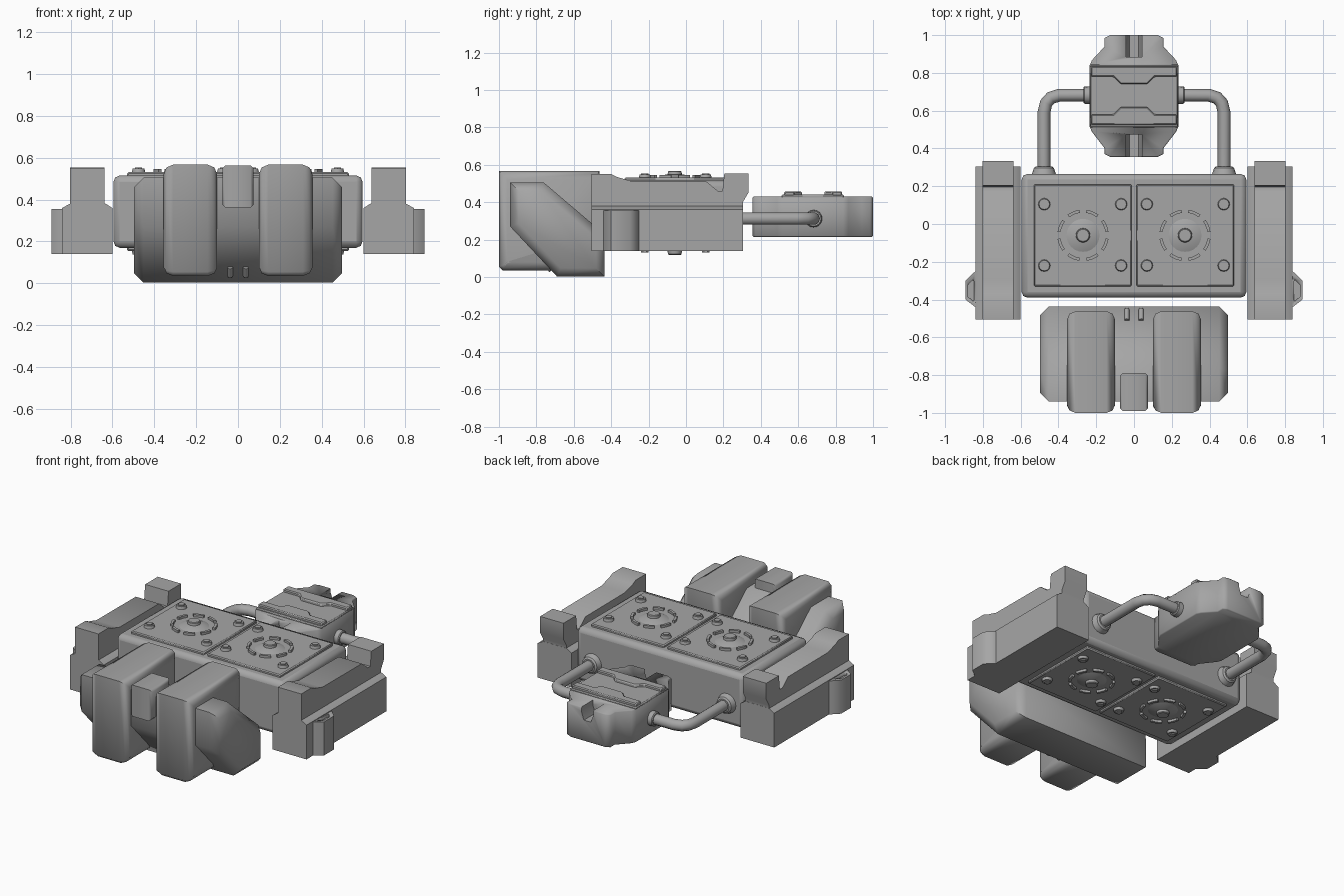
import bpy, bmesh, math
from mathutils import Vector

if "Cube" in bpy.data.objects:
    bpy.data.objects.remove(bpy.data.objects["Cube"])

grey = bpy.data.materials.new("mid_grey")
grey.diffuse_color = (.38, .38, .38, 1)
grey.use_nodes = True
grey.node_tree.nodes["Principled BSDF"].inputs["Base Color"].default_value = grey.diffuse_color


def finish(bm, name, bevel=0, seg=1):
    bmesh.ops.recalc_face_normals(bm, faces=bm.faces)
    me = bpy.data.meshes.new(name)
    bm.to_mesh(me)
    bm.free()
    me.materials.append(grey)
    ob = bpy.data.objects.new(name, me)
    bpy.context.collection.objects.link(ob)
    if bevel:
        m = ob.modifiers.new("bevel", 'BEVEL')
        m.width, m.segments, m.limit_method = bevel, seg, 'ANGLE'
    bpy.ops.object.select_all(action='DESELECT')
    ob.select_set(True)
    bpy.context.view_layer.objects.active = ob
    bpy.ops.object.shade_smooth_by_angle(angle=math.radians(32 if bevel else 50))
    return ob


def prism(name, pts, axis, a, b, bevel=0, seg=1, rim=0):
    """Extrude a 2D profile along an axis from a to b; rim chamfers only the two end outlines."""
    place = {'x': lambda p, t: (t, p[0], p[1]),
             'y': lambda p, t: (p[0], t, p[1]),
             'z': lambda p, t: (p[0], p[1], t)}[axis]
    bm = bmesh.new()
    lo = [bm.verts.new(place(p, a)) for p in pts]
    hi = [bm.verts.new(place(p, b)) for p in pts]
    caps = [bm.faces.new(lo), bm.faces.new(hi)]
    n = len(pts)
    for i in range(n):
        bm.faces.new((lo[i], lo[(i + 1) % n], hi[(i + 1) % n], hi[i]))
    if rim:
        bmesh.ops.recalc_face_normals(bm, faces=bm.faces)
        edges = [e for f in caps for e in f.edges]
        bmesh.ops.bevel(bm, geom=edges, offset=rim, segments=seg, profile=.5, affect='EDGES')
    return finish(bm, name, bevel, seg)


def box(name, x0, x1, y0, y1, z0, z1, bevel=0, seg=1):
    return prism(name, [(x0, y0), (x1, y0), (x1, y1), (x0, y1)], 'z', z0, z1, bevel, seg)


def cone(name, p0, p1, r0, r1, n=16, bevel=0):
    """Round part from point p0 to point p1."""
    p0, p1 = Vector(p0), Vector(p1)
    bm = bmesh.new()
    bmesh.ops.create_cone(bm, cap_ends=True, segments=n, radius1=r0, radius2=r1,
                          depth=(p1 - p0).length)
    rot = (p1 - p0).to_track_quat('Z', 'Y').to_matrix().to_4x4()
    bmesh.ops.transform(bm, matrix=rot, verts=bm.verts)
    bmesh.ops.translate(bm, vec=(p0 + p1) / 2, verts=bm.verts)
    return finish(bm, name, bevel)


def flip(pts, s):
    return [(s * x, y) for x, y in pts]


def cut(ob, cutter):
    m = ob.modifiers.new("cut", 'BOOLEAN')
    m.operation, m.object, m.solver = 'DIFFERENCE', cutter, 'EXACT'
    cutter.hide_render = True
    cutter.hide_set(True)


# Central body
box("main_body", -.595, .595, -.39, .265, .17, .515, .03, 2)

# Cover plates with dish, ring and bolts, on top and underneath
ZC = .343
for t in (1, -1):
    def z(d):
        return ZC + t * d
    for s in (1, -1):
        x0, x1 = sorted((s * .012, s * .53))
        za, zb = sorted((z(.15), z(.188)))
        box("cover_plate", x0, x1, -.33, .21, za, zb, .006)
        c = (s * .27, -.06)
        cone("dish", (*c, z(.18)), (*c, z(.205)), .105, .05, 24)
        cone("dish_knob", (*c, z(.19)), (*c, z(.224)), .04, .036, 16, .004)
        for k in range(8):
            a0 = math.radians(45 * k + 8)
            ang = [a0 + math.radians(29) * i / 4 for i in range(5)]
            arc = [(c[0] + r * math.cos(a), c[1] + r * math.sin(a))
                   for r, seq in ((.136, ang), (.12, ang[::-1])) for a in seq]
            prism("ring_segment", arc, 'z', z(.18), z(.203))
        for bx in (.068, .475):
            for by in (.105, -.22):
                cone("bolt", (s * bx, by, z(.18)), (s * bx, by, z(.205)), .034, .028, 12)
                cone("bolt_head", (s * bx, by, z(.2)), (s * bx, by, z(.211)), .02, .02, 6)

# Side pods
for s in (1, -1):
    prism("side_pod_base", flip([(.6, .14), (.84, .14), (.84, .36), (.8, .382),
                                 (.635, .382), (.6, .36)], s), 'y', -.505, .305)
    prism("side_pod_top", [(-.505, .37), (-.505, .55), (-.4, .55), (-.37, .535), (-.29, .512),
                           (.11, .51), (.17, .46), (.195, .46), (.205, .553), (.333, .553),
                           (.333, .45), (.304, .4), (.304, .37)], 'x', s * .637, s * .803)
    lug = prism("side_pod_lug", flip([(.8, -.25), (.84, -.25), (.892, -.3), (.892, -.4),
                                      (.84, -.44), (.8, -.44)], s), 'z', .14, .355)
    slot = prism("lug_slot_cutter", flip([(.852, -.295), (.878, -.32), (.878, -.385),
                                          (.852, -.41), (.846, -.4), (.846, -.305)], s),
                 'z', .335, .4)
    cut(lug, slot)

# Front pack: diagonal base, two tall ribs, centre post
prism("front_pack_base", [(-.94, .505), (-.94, .27), (-.69, .003), (-.437, .003),
                          (-.437, .23), (-.76, .505)], 'x', -.497, .497, rim=.045)
for s in (1, -1):
    x0, x1 = sorted((s * .1, s * .355))
    prism("front_rib", [(-1, .567), (-1, .055), (-.98, .035), (-.65, .035), (-.462, .2),
                        (-.462, .567)], 'x', x0, x1, seg=2, rim=.045)
    cone("upper_pin", (s * .038, -.51, .293), (s * .038, -.452, .243), .013, .013, 8)
    cone("lower_pin", (s * .038, -.76, .078), (s * .038, -.72, .035), .013, .013, 8)
prism("centre_post", [(-.99, .362), (-.79, .362), (-.79, .563), (-.99, .563)],
      'x', -.075, .075, rim=.015)

# Rear unit with end grooves
half = [(.125, 1), (.155, .985), (.155, .94), (.222, .868), (.235, .84), (.235, .515),
        (.222, .487), (.155, .4), (.155, .37), (.125, .355)]
unit = prism("rear_unit", half + flip(half, -1)[::-1], 'z', .215, .43, rim=.006)
for ya, yb in ((.885, 1.05), (.3, .475)):
    cut(unit, prism("groove_cutter", [(-.042, .5), (-.042, .4), (-.025, .35), (.025, .35),
                                      (.042, .4), (.042, .5)], 'y', ya, yb))
box("rear_unit_lid", -.233, .233, .51, .845, .42, .44, .006)
for m in (1, -1):
    prism("lid_band", [(-.228, .68 + m * .155), (.228, .68 + m * .155), (.228, .68 + m * .1),
                       (.11, .68 + m * .1), (.07, .68 + m * .06), (-.07, .68 + m * .06),
                       (-.11, .68 + m * .1), (-.228, .68 + m * .1)],
          'z', .42, .458, .006)

# Connecting pipes with flanges
for s in (1, -1):
    cu = bpy.data.curves.new("pipe", 'CURVE')
    cu.dimensions, cu.bevel_depth, cu.bevel_resolution = '3D', .034, 3
    cu.materials.append(grey)
    sp = cu.splines.new('POLY')
    path = [(.477, .26), (.477, .59), (.465, .64), (.44, .668), (.395, .682), (.22, .682)]
    sp.points.add(len(path) - 1)
    for p, (x, y) in zip(sp.points, path):
        p.co = (s * x, y, .312, 1)
    sp.use_smooth = True
    bpy.context.collection.objects.link(bpy.data.objects.new("connecting_pipe", cu))
    cone("pipe_flange", (s * .477, .25, .312), (s * .477, .305, .312), .068, .05, 16, .008)
    cone("pipe_collar", (s * .22, .682, .312), (s * .268, .682, .312), .047, .045, 16, .005)
